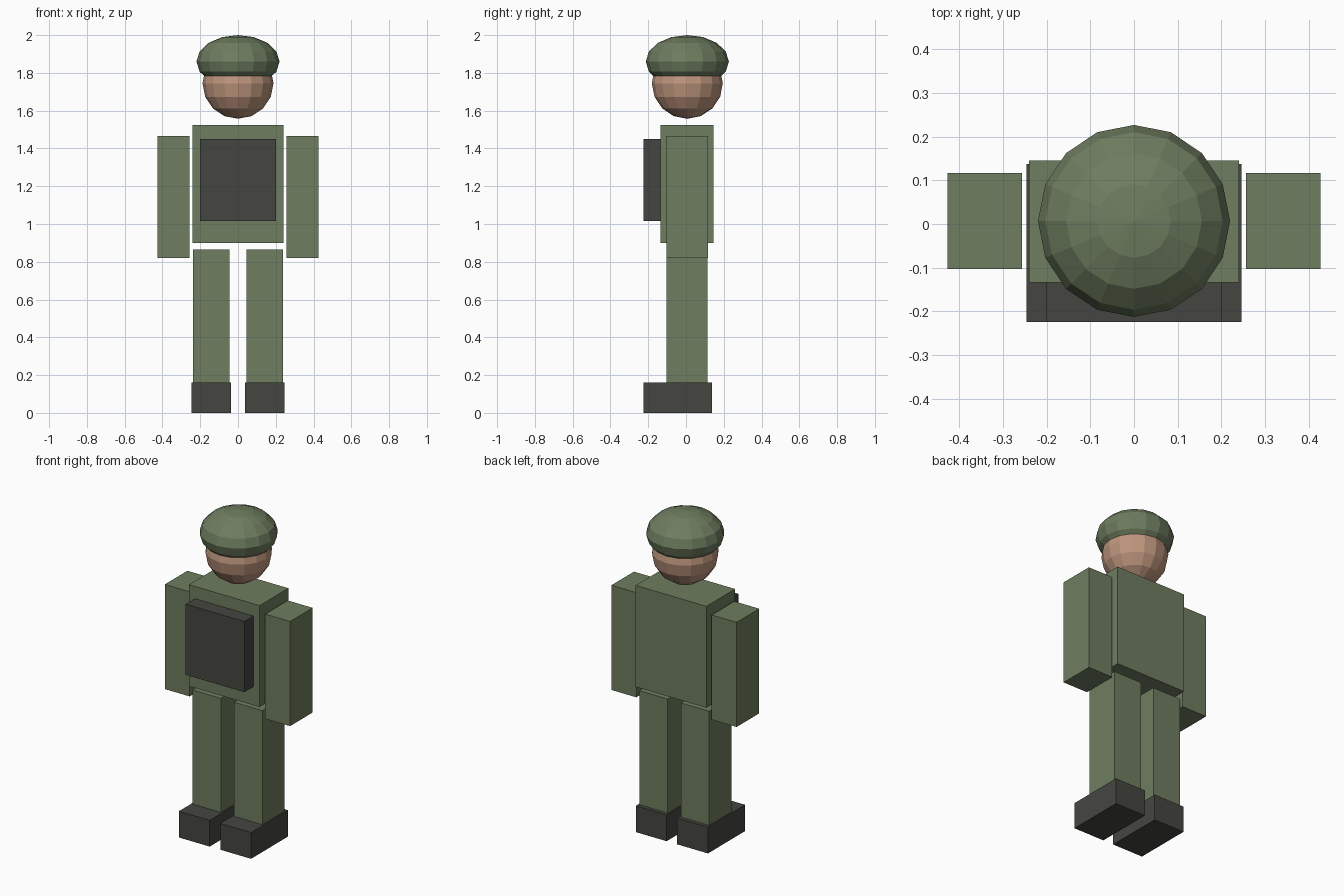
import bpy
import bmesh
from mathutils import Matrix, Vector

if "Cube" in bpy.data.objects:
    bpy.data.objects.remove(bpy.data.objects["Cube"])

CY = 0.007  # depth of the body's centre line


def srgb(r, g, b):
    def lin(v):
        v /= 255
        return v / 12.92 if v <= 0.04045 else ((v + 0.055) / 1.055) ** 2.4
    return (lin(r), lin(g), lin(b), 1.0)


def material(name, rgb):
    m = bpy.data.materials.new(name)
    m.diffuse_color = srgb(*rgb)
    m.use_nodes = True
    m.node_tree.nodes["Principled BSDF"].inputs["Base Color"].default_value = m.diffuse_color
    return m


green = material("olive green", (110, 125, 95))
dark = material("charcoal", (69, 69, 64))
skin = material("skin tan", (190, 150, 125))


def finish(name, bm, mat):
    mesh = bpy.data.meshes.new(name)
    bm.to_mesh(mesh)
    bm.free()
    mesh.materials.append(mat)
    ob = bpy.data.objects.new(name, mesh)
    bpy.context.collection.objects.link(ob)
    return ob


def box(name, x, y, z, mat):
    """Box from (min, max) ranges on each axis."""
    bm = bmesh.new()
    centre = Vector([(a + b) / 2 for a, b in (x, y, z)])
    size = [b - a for a, b in (x, y, z)]
    scale = Matrix.Diagonal((size[0], size[1], size[2], 1))
    bmesh.ops.create_cube(bm, size=1, matrix=Matrix.Translation(centre) @ scale)
    return finish(name, bm, mat)


def ball(name, z, radius, half_height, mat):
    """Low-poly flat-shaded ellipsoid on the centre line."""
    bm = bmesh.new()
    scale = Matrix.Diagonal((radius, radius, half_height, 1))
    bmesh.ops.create_uvsphere(bm, u_segments=16, v_segments=8, radius=1,
                              matrix=Matrix.Translation((0, CY, z)) @ scale)
    return finish(name, bm, mat)


# Head and the flattened cap that overlaps it
ball("head", 1.745, 0.188, 0.188, skin)
ball("cap", 1.86, 0.22, 0.14, green)

# Torso and chest pack
box("torso", (-0.241, 0.241), (-0.134, 0.146), (0.90, 1.525), green)
box("chest_pack", (-0.20, 0.20), (-0.224, -0.132), (1.015, 1.45), dark)

# Limbs and boots, one per side
for side, s in (("left", -1), ("right", 1)):
    def span(a, b):
        return tuple(sorted((s * a, s * b)))
    box(side + "_arm", span(0.257, 0.427), (-0.103, 0.117), (0.82, 1.465), green)
    box(side + "_leg", span(0.045, 0.238), (-0.103, 0.114), (0.16, 0.865), green)
    box(side + "_boot", span(0.036, 0.246), (-0.224, 0.137), (0.0, 0.162), dark)
